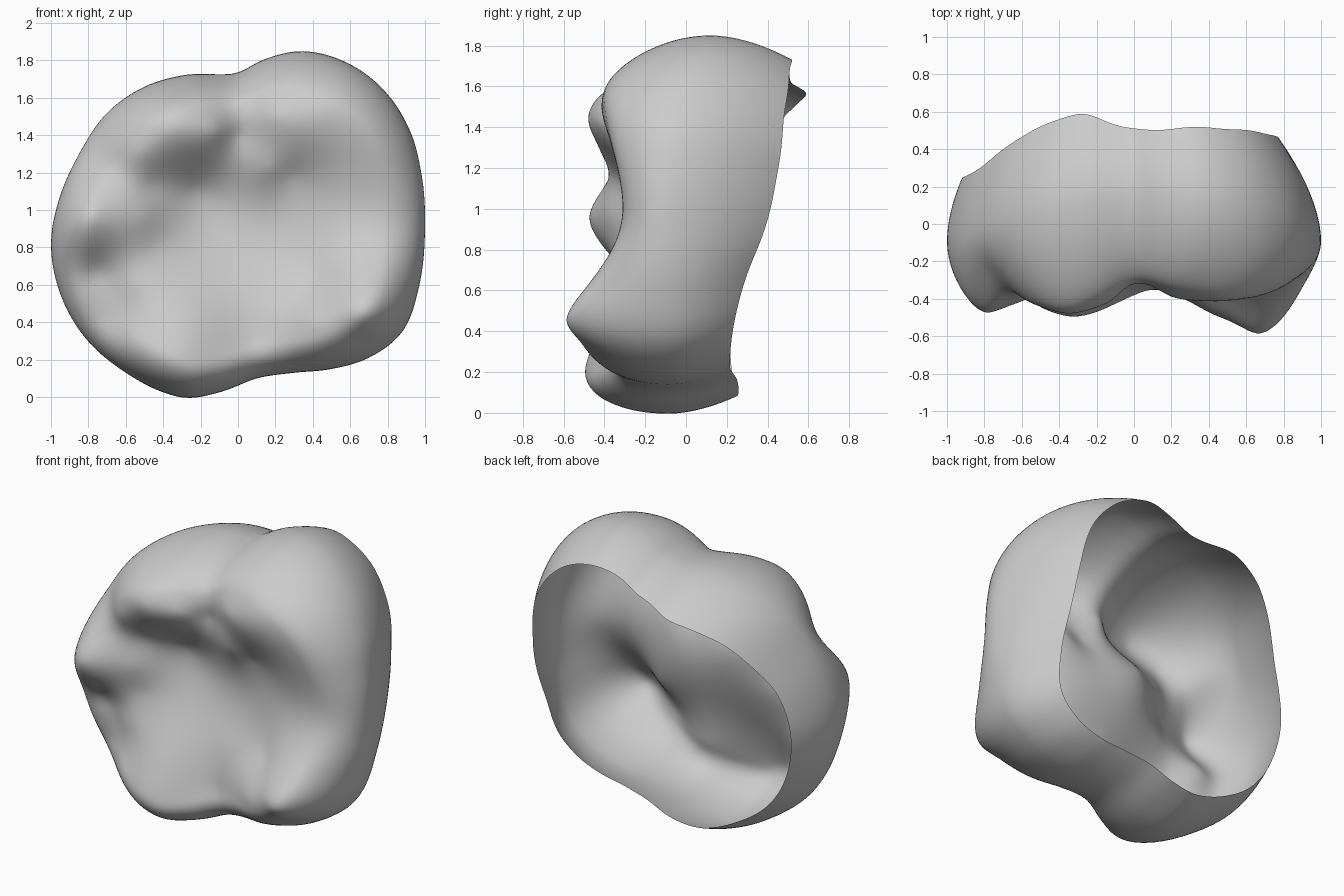
import bpy, bmesh, math

if "Cube" in bpy.data.objects:
    bpy.data.objects.remove(bpy.data.objects["Cube"])

CZ = 0.9          # height of the polar centre
N_ANG, N_TOP, N_RIM, N_WALL = 160, 40, 16, 18
RIM = 0.78        # where the chewing surface starts to roll into the wall

# Front silhouette (x, z)
outline = [(1, .9), (.98, 1.2), (.93, 1.4), (.8, 1.62), (.6, 1.78), (.35, 1.85), (.15, 1.81),
           (-.02, 1.73), (-.3, 1.72), (-.5, 1.66), (-.7, 1.52), (-.85, 1.3), (-.95, 1.08),
           (-1, .82), (-.95, .55), (-.82, .32), (-.6, .13), (-.4, .025), (-.27, -.005), (-.1, .025),
           (.1, .1), (.3, .13), (.5, .15), (.7, .21), (.88, .35), (.97, .6)]

# Open back margin (degrees, inward scale, y)
margin = [(0, .80, .39), (18, .80, .45), (40, .84, .49), (65, .87, .52), (90, .87, .51),
          (115, .81, .59), (140, .86, .46), (165, .91, .29), (190, .92, .24), (220, .92, .22),
          (250, .90, .25), (270, .92, .26), (300, .90, .22), (325, .86, .23), (342, .82, .29)]

# Cusps, ridges and pits of the chewing surface (x, z, y)
relief = [(-.35, 1.45, -.48), (-.32, 1.67, -.34), (-.6, 1.5, -.36), (-.55, 1.3, -.42),
          (-.12, 1.42, -.41), (-.76, 1.29, -.29), (-.65, 1.18, -.37), (-.8, .96, -.48),
          (-.5, .97, -.37), (-.22, 1.11, -.22), (.05, .88, -.20), (.03, 1.15, -.24),
          (.0, 1.4, -.30), (-.01, 1.63, -.28), (.16, 1.22, -.30), (.29, 1.18, -.26),
          (.2, 1.5, -.39), (.45, 1.55, -.41), (.4, 1.74, -.31), (.72, 1.45, -.38),
          (.6, 1.15, -.32), (.85, 1.15, -.32), (.87, .92, -.31), (.5, .9, -.28),
          (.66, .45, -.59), (.66, .3, -.49), (.4, .4, -.47), (.86, .62, -.44),
          (.82, .46, -.53), (.65, .7, -.42), (.42, .62, -.33), (.1, .3, -.34), (.1, .6, -.28),
          (-.3, .23, -.49), (-.25, .45, -.40), (-.2, .7, -.28), (-.55, .3, -.42),
          (-.76, .67, -.29), (-.55, .6, -.35), (-.68, .41, -.30), (-.84, .53, -.31),
          (-.45, .80, -.32), (-.45, 1.14, -.33), (-.32, 1.27, -.38), (-.78, .82, -.41)]


def periodic(knots):
    """Smooth periodic interpolation of (angle, value) knots."""
    k = sorted(knots)
    n = len(k)
    tau = 2 * math.pi

    def at(i):
        return k[i % n][0] + tau * (i // n), k[i % n][1]

    def slope(i):
        (a, p), (b, q) = at(i - 1), at(i + 1)
        return (q - p) / (b - a)

    def f(t):
        t = (t - k[0][0]) % tau + k[0][0]
        i = max(j for j in range(n) if k[j][0] <= t + 1e-9)
        (a, p), (b, q) = at(i), at(i + 1)
        h = b - a
        u = (t - a) / h
        return ((2*u**3 - 3*u*u + 1) * p + (u**3 - 2*u*u + u) * h * slope(i)
                + (3*u*u - 2*u**3) * q + (u**3 - u*u) * h * slope(i + 1))
    return f


def thin_plate(pts):
    """Thin-plate surface through the (x, z, y) points."""
    def ker(d2):
        return d2 * math.log(d2) if d2 > 1e-12 else 0.0
    n = len(pts)
    rows = []
    for i, (x, z, y) in enumerate(pts):
        r = [ker((x - p[0])**2 + (z - p[1])**2) for p in pts]
        r[i] += 0.001
        rows.append(r + [1, x, z, y])
    for g in (lambda p: 1, lambda p: p[0], lambda p: p[1]):
        rows.append([g(p) for p in pts] + [0, 0, 0, 0])
    m = n + 3
    for c in range(m):
        p = max(range(c, m), key=lambda r: abs(rows[r][c]))
        rows[c], rows[p] = rows[p], rows[c]
        for r in range(m):
            if r != c and rows[r][c]:
                f = rows[r][c] / rows[c][c]
                rows[r] = [a - f * b for a, b in zip(rows[r], rows[c])]
    w = [rows[i][m] / rows[i][i] for i in range(m)]
    return lambda x, z: (sum(w[i] * ker((x - p[0])**2 + (z - p[1])**2) for i, p in enumerate(pts))
                         + w[n] + w[n + 1] * x + w[n + 2] * z)


radius = periodic([(math.atan2(z - CZ, x) % (2 * math.pi), math.hypot(x, z - CZ)) for x, z in outline])
back_scale = periodic([(math.radians(a), s) for a, s, y in margin])
back_y = periodic([(math.radians(a), y) for a, s, y in margin])
height = thin_plate(relief)


def section(t):
    """Points from the fossa over the rim and down the wall to the open margin."""
    r, c, s = radius(t), math.cos(t), math.sin(t)
    widest = -.09 + .24 * max(0, s)**2
    pos = lambda k, y: (r * k * c, y, CZ + r * k * s)
    pts = []
    for i in range(1, N_TOP + 1):
        k = RIM * i / N_TOP
        x, _, z = pos(k, 0)
        pts.append(pos(k, height(x, z)))
    for i in range(1, N_RIM + 1):
        phi = math.pi / 2 * i / N_RIM
        k = RIM + (1 - RIM) * math.sin(phi)
        x, _, z = pos(k, 0)
        pts.append(pos(k, widest + (height(x, z) - widest) * math.cos(phi)))
    sb = back_scale(t)
    yb = back_y(t) + .004 * math.sin(17 * t) * max(0, s)
    for i in range(1, N_WALL + 1):
        v = i / N_WALL
        pts.append(pos(1 - (1 - sb) * v**1.8, widest + (yb - widest) * v))
    return pts


# Crown shell, open at the back
bm = bmesh.new()
pole = bm.verts.new((0, height(0, CZ), CZ))
cols = [[bm.verts.new(p) for p in section(2 * math.pi * j / N_ANG)] for j in range(N_ANG)]
for j in range(N_ANG):
    a, b = cols[j], cols[(j + 1) % N_ANG]
    bm.faces.new((pole, a[0], b[0]))
    for i in range(len(a) - 1):
        bm.faces.new((a[i], a[i + 1], b[i + 1], b[i]))
for f in bm.faces:
    f.smooth = True
bm.normal_update()
if pole.normal.y > 0:
    bmesh.ops.reverse_faces(bm, faces=bm.faces[:])

mesh = bpy.data.meshes.new("tooth_crown")
bm.to_mesh(mesh)
bm.free()
crown = bpy.data.objects.new("tooth_crown", mesh)
bpy.context.collection.objects.link(crown)
soften = crown.modifiers.new("soften", 'SMOOTH')
soften.factor, soften.iterations = 0.5, 2
